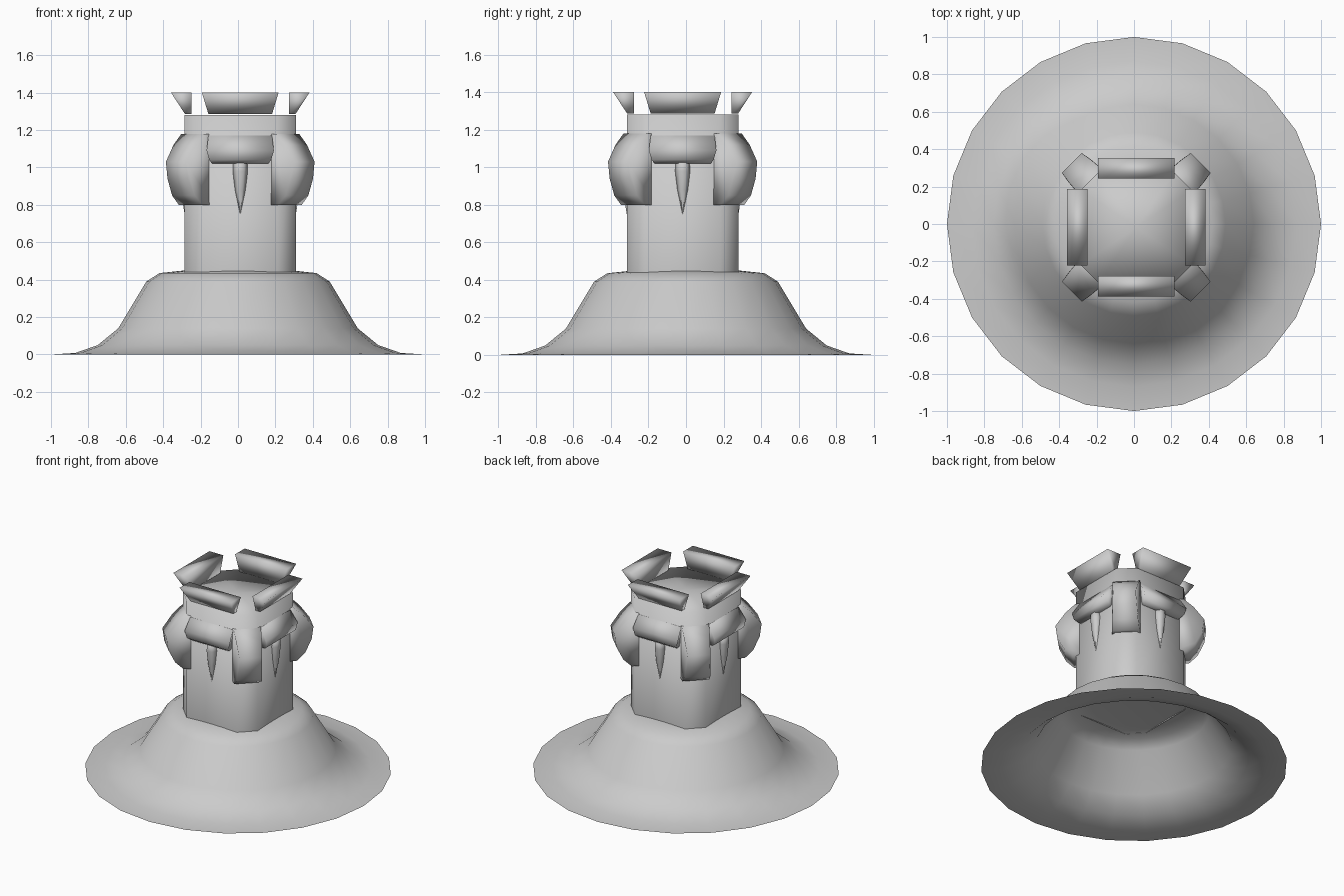
import bpy, bmesh
from math import sin, cos, pi, radians
from mathutils import Matrix, Vector

if "Cube" in bpy.data.objects:
    bpy.data.objects.remove(bpy.data.objects["Cube"])

stone = bpy.data.materials.new("plain_grey")
stone.use_nodes = True
GREY = (0.6, 0.6, 0.6, 1)
stone.diffuse_color = GREY
stone.node_tree.nodes["Principled BSDF"].inputs["Base Color"].default_value = GREY

CENTRE = Matrix.Translation((0.012, -0.018, 0))


def finish(name, bm, matrix=Matrix(), smooth=True):
    bmesh.ops.remove_doubles(bm, verts=bm.verts, dist=1e-5)
    bmesh.ops.recalc_face_normals(bm, faces=bm.faces)
    bm.transform(matrix)
    mesh = bpy.data.meshes.new(name)
    bm.to_mesh(mesh)
    bm.free()
    mesh.materials.append(stone)
    mesh.polygons.foreach_set("use_smooth", [smooth] * len(mesh.polygons))
    obj = bpy.data.objects.new(name, mesh)
    bpy.context.collection.objects.link(obj)
    return obj


def loft(name, footprint, profile, matrix=Matrix()):
    """Stack scaled copies of a footprint; profile is (scale, height)."""
    bm = bmesh.new()
    rings = [[bm.verts.new((x * s, y * s, z)) for x, y in footprint] for s, z in profile]
    n = len(footprint)
    for low, high in zip(rings, rings[1:]):
        for i in range(n):
            j = (i + 1) % n
            bm.faces.new((low[i], low[j], high[j], high[i]))
    # close the top with a fan
    tip = bm.verts.new((0, 0, profile[-1][1]))
    for i in range(n):
        bm.faces.new((rings[-1][i], rings[-1][(i + 1) % n], tip))
    return finish(name, bm, matrix)


def bracket(name, section, matrix):
    """Block across x from a closed section of (distance, height, half width)."""
    bm = bmesh.new()
    sides = [[bm.verts.new((s * w, -d, z)) for d, z, w in section] for s in (-1, 1)]
    n = len(section)
    for i in range(n):
        j = (i + 1) % n
        bm.faces.new((sides[0][i], sides[0][j], sides[1][j], sides[1][i]))
    for side in sides:
        bm.faces.new(side)
    return finish(name, bm, matrix)


def circle(n):
    return [(cos(2 * pi * i / n), sin(2 * pi * i / n)) for i in range(n)]


# flared base, open underneath
loft("flared_base", circle(24),
     [(1, 0), (0.87, 0.008), (0.75, 0.05), (0.64, 0.14), (0.49, 0.39), (0.42, 0.435), (0.28, 0.45)])

# tower with cut corners
A, B = 0.297, 0.2
octagon = [(A, -B), (A, B), (B, A), (-B, A), (-A, B), (-A, -B), (-B, -A), (B, -A)]
loft("tower", octagon, [(1, 0.44), (1, 1.28)], CENTRE)

# sections of the repeated parts
crown = [(0.26, 1.285, 0.17), (0.295, 1.285, 0.17), (0.37, 1.4, 0.205), (0.26, 1.4, 0.205)]
awning = [(0.27, 1.17, 0.17), (0.3, 1.17, 0.17), (0.35, 1.09, 0.18), (0.345, 1.04, 0.165),
          (0.32, 1.02, 0.15), (0.27, 1.02, 0.15)]
corner = [(0.3, 1.18, 0.095), (0.355, 1.18, 0.09), (0.42, 1.12, 0.085), (0.487, 1.03, 0.075),
          (0.475, 0.94, 0.075), (0.43, 0.85, 0.085), (0.375, 0.8, 0.09), (0.3, 0.8, 0.095)]

for k, side in enumerate(("front", "left", "back", "right")):
    turn = CENTRE @ Matrix.Rotation(radians(90 * k), 4, 'Z')
    bracket("crown_plate_" + side, crown, turn)
    bracket("awning_" + side, awning, turn)
    bracket("corner_block_" + side, corner, turn @ Matrix.Rotation(radians(45), 4, 'Z'))
    # hanging spike below the awning
    loft("spike_" + side, [(x * 0.04, y * 0.035) for x, y in circle(6)],
         [(0.02, 0.75), (0.7, 0.88), (1, 0.98), (0.9, 1.04)],
         turn @ Matrix.Translation((0, -0.297, 0)))
